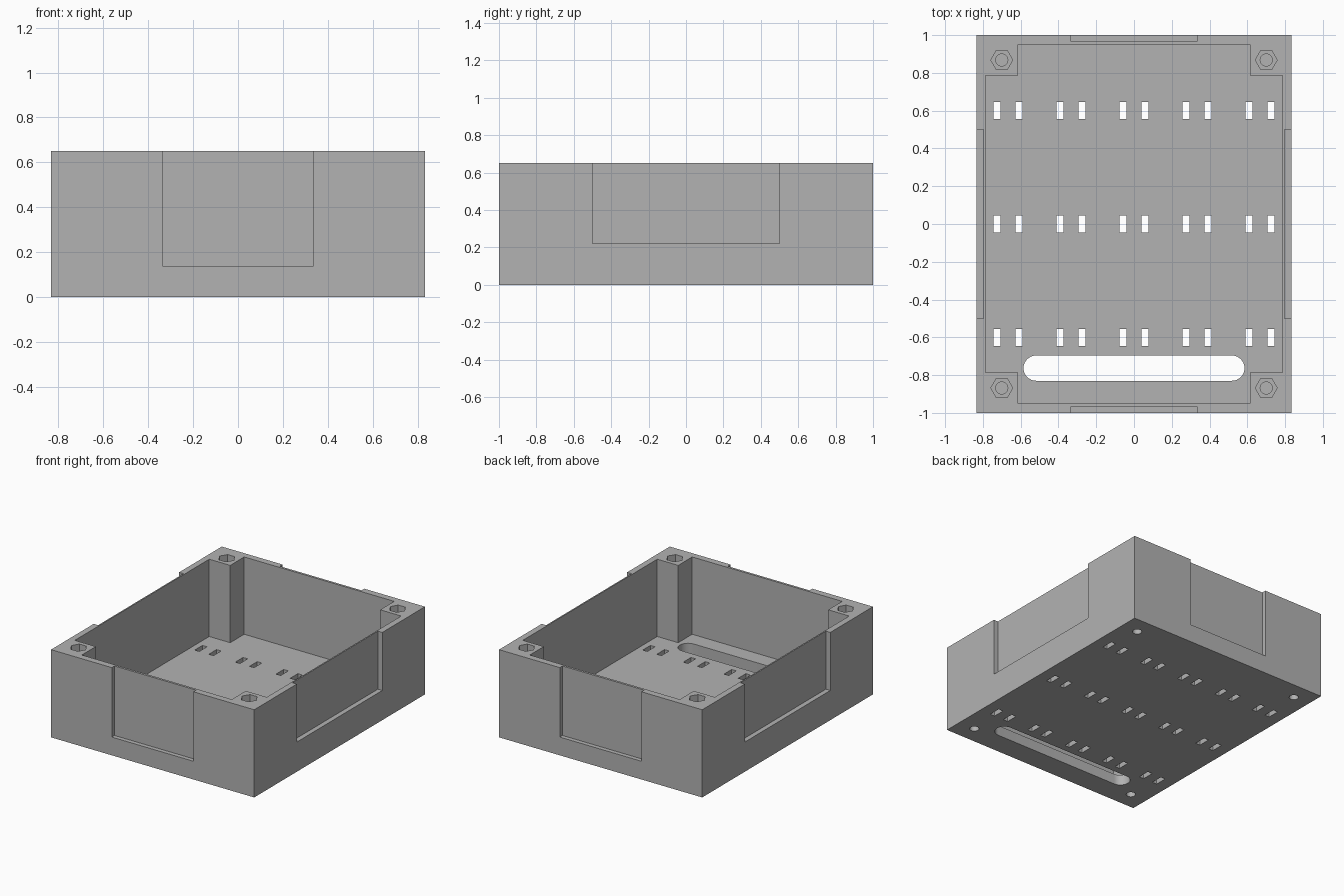
import bpy, bmesh
from math import cos, sin, pi, radians

cube = bpy.data.objects.get("Cube")
if cube:
    bpy.data.objects.remove(cube, do_unlink=True)

W, L, H = 0.833, 1.0, 0.65      # half width, half length, height
FLOOR = 0.077                   # floor thickness

grey = bpy.data.materials.new("plain grey")
grey.use_nodes = True
grey.diffuse_color = (0.45, 0.45, 0.45, 1)
grey.node_tree.nodes["Principled BSDF"].inputs["Base Color"].default_value = grey.diffuse_color


def rect(x, y, hx, hy):
    return [(x - hx, y - hy), (x + hx, y - hy), (x + hx, y + hy), (x - hx, y + hy)]


def circle(x, y, r, n):
    return [(x + r * cos(2 * pi * i / n), y + r * sin(2 * pi * i / n)) for i in range(n)]


def oval(y, half, r, n=16):
    ends = []
    for side, start in ((1, -pi / 2), (-1, pi / 2)):
        for i in range(n + 1):
            a = start + pi * i / n
            ends.append((side * (half - r) + r * cos(a), y + r * sin(a)))
    return ends


def prisms(name, parts):
    """One object made of separate vertical prisms: (outline, bottom, top)."""
    bm = bmesh.new()
    for outline, z0, z1 in parts:
        low = [bm.verts.new((x, y, z0)) for x, y in outline]
        high = [bm.verts.new((x, y, z1)) for x, y in outline]
        bm.faces.new(low[::-1])
        bm.faces.new(high)
        for i in range(len(low)):
            j = (i + 1) % len(low)
            bm.faces.new((low[i], low[j], high[j], high[i]))
    mesh = bpy.data.meshes.new(name)
    bm.to_mesh(mesh)
    bm.free()
    mesh.materials.append(grey)
    obj = bpy.data.objects.new(name, mesh)
    bpy.context.collection.objects.link(obj)
    return obj


def cut(target, name, parts):
    cutter = prisms(name, parts)
    cutter.hide_render = True
    mod = target.modifiers.new(name, "BOOLEAN")
    mod.operation = "DIFFERENCE"
    mod.solver = "EXACT"
    mod.object = cutter
    bpy.ops.object.modifier_apply(modifier=name)
    bpy.data.objects.remove(cutter, do_unlink=True)


# Solid outer block
tray = prisms("tray_body", [(rect(0, 0, W, L), 0, H)])
bpy.context.view_layer.objects.active = tray
tray.select_set(True)

# Inner space, leaving a square post in each corner
cx, cy, px, py = 0.787, 0.951, 0.615, 0.787
quarter = [(cx, py), (px, py), (px, cy)]
cavity = quarter + [(-x, y) for x, y in quarter[::-1]]
cavity += [(-x, -y) for x, y in cavity]
cut(tray, "cavity", [(cavity, FLOOR, H + 0.1)])

# Shallow recesses in the four outer walls
recesses = []
for s in (-1, 1):
    recesses.append((rect(0, s * (L + 0.068), 0.335, 0.1), 0.135, H + 0.1))
    recesses.append((rect(s * (W + 0.064), 0, 0.1, 0.5), 0.22, H + 0.1))
cut(tray, "wall_recesses", recesses)

# Paired strap slots and the long cable slot through the floor
openings = [(oval(-0.763, 0.585, 0.067), -0.1, 0.2)]
for row in (-1, 0, 1):
    for col in range(-2, 3):
        for s in (-1, 1):
            openings.append((rect(col / 3 + s * 0.058, row * 0.6, 0.019, 0.045), -0.1, 0.2))
cut(tray, "floor_slots", openings)

# Nut pockets on top of the posts, screw holes with a thin web inside
corners = [(x, y) for x in (-0.7, 0.7) for y in (-0.868, 0.868)]
cut(tray, "nut_pockets", [(circle(x, y, 0.058, 6), H - 0.1, H + 0.1) for x, y in corners])
holes = []
for x, y in corners:
    holes.append((circle(x, y, 0.032, 24), -0.1, 0.5))
    holes.append((circle(x, y, 0.032, 24), 0.51, H + 0.05))
cut(tray, "screw_holes", holes)

bpy.ops.object.shade_smooth_by_angle(angle=radians(30))
